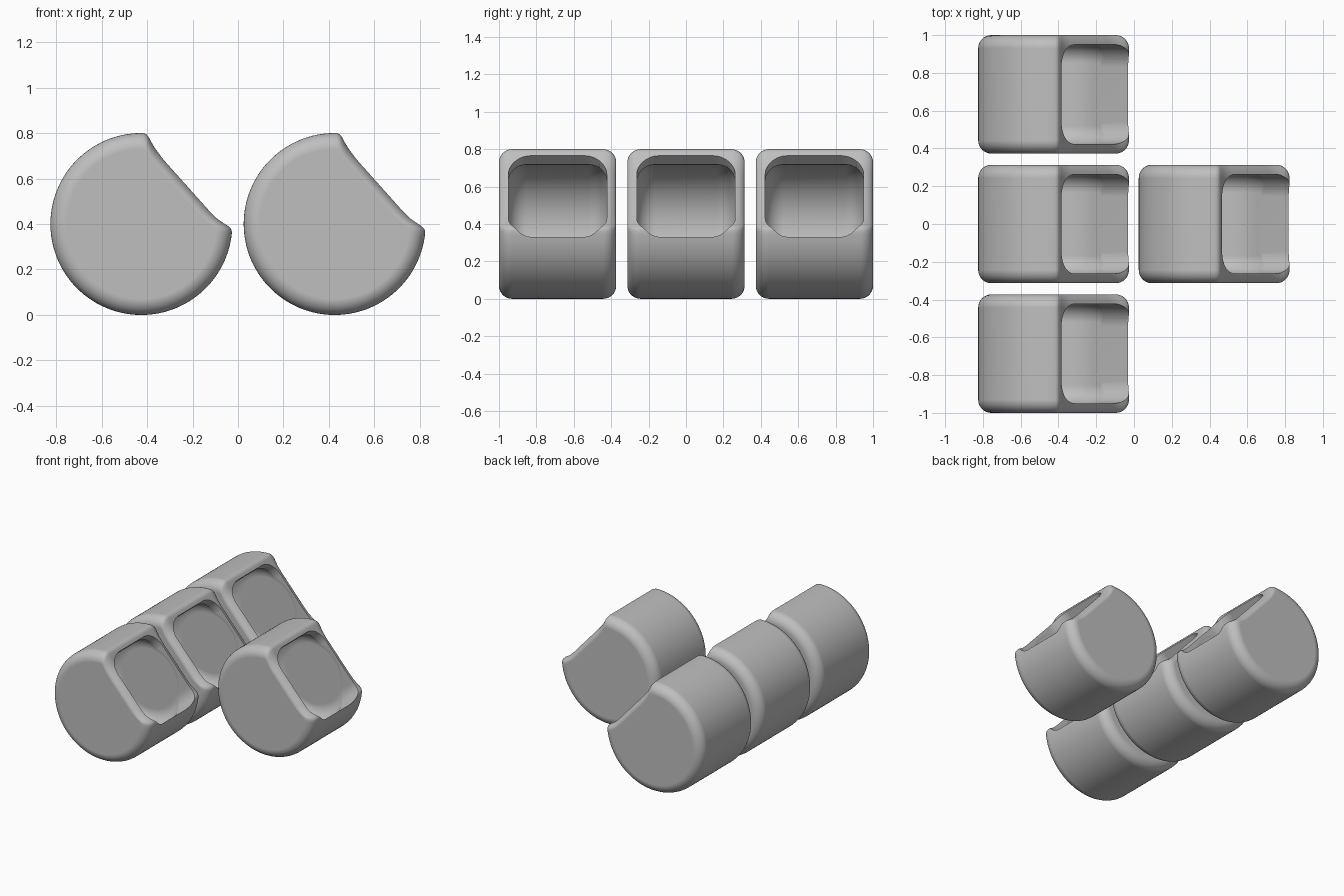
import bpy, bmesh, math
from mathutils import Vector

if "Cube" in bpy.data.objects:
    bpy.data.objects.remove(bpy.data.objects["Cube"])

TILT = math.radians(41.8)      # direction the open face looks, in the xz plane
R, HALF, FILLET = 0.40, 0.3135, 0.07
N = Vector((math.cos(TILT), 0, math.sin(TILT)))     # out of the open face
T = Vector((math.sin(TILT), 0, -math.cos(TILT)))    # down along the open face
Y = Vector((0, 1, 0))

grey = bpy.data.materials.new("plain_grey")
grey.diffuse_color = (0.52, 0.52, 0.52, 1)
grey.use_nodes = True
grey.node_tree.nodes["Principled BSDF"].inputs["Base Color"].default_value = grey.diffuse_color


def loft(name, rings):
    """Closed solid through matching rings of points."""
    bm = bmesh.new()
    vs = [[bm.verts.new(p) for p in ring] for ring in rings]
    n = len(vs[0])
    for a, b in zip(vs, vs[1:]):
        for i in range(n):
            j = (i + 1) % n
            bm.faces.new((a[i], a[j], b[j], b[i]))
    bm.faces.new(vs[0])
    bm.faces.new(vs[-1])
    bmesh.ops.recalc_face_normals(bm, faces=bm.faces)
    me = bpy.data.meshes.new(name)
    bm.to_mesh(me)
    bm.free()
    me.materials.append(grey)
    ob = bpy.data.objects.new(name, me)
    bpy.context.collection.objects.link(ob)
    return ob


def rounded_drum(name, profile, radius, half, fillet, steps=8):
    """Profile in (n, t) run along y, with rounded ends."""
    ends = []
    for k in range(steps + 1):
        a = math.pi / 2 * k / steps
        ends.append((-half + fillet * (1 - math.sin(a)),
                     1 - fillet * (1 - math.cos(a)) / radius))
    ends.reverse()
    ends += [(-y, s) for y, s in reversed(ends)]
    return loft(name, [[N * n * s + T * t * s + Y * y for n, t in profile]
                       for y, s in ends])


def arc(cx, cy, r, a0, a1, steps):
    return [(cx + r * math.cos(math.radians(a0 + (a1 - a0) * k / steps)),
             cy + r * math.sin(math.radians(a0 + (a1 - a0) * k / steps)))
            for k in range(steps + 1)]


# Outer body: a drum with one slightly dished flat side
side = [(0.2795, 0.279), (0.279, 0.265), (0.273, 0.24), (0.266, 0.205), (0.263, 0.16)]
profile = arc(0, 0, R, 47, 313, 84)
profile += [(n, -t) for n, t in side] + side[::-1]
block = rounded_drum("rounded_block", profile, R, HALF, FILLET)

# Round hollow inside
hollow = rounded_drum("hollow_cutter", arc(0, 0, 0.318, 0, 355, 71),
                      0.318, 0.267, 0.10)

# Rounded rectangular opening, which runs out through the lower lip
T0, T1, W, C = -0.245, 0.314, 0.263, 0.12
corners = [(T1 - C, W - C, 0), (T0 + C, W - C, 90),
           (T0 + C, C - W, 180), (T1 - C, C - W, 270)]
outline = [p for t, y, a in corners for p in arc(t, y, C, a, a + 90, 10)]
opening = loft("opening_cutter", [[N * n + T * t + Y * y for t, y in outline]
                                  for n in (0.03, 0.6)])

# Cut the pocket
bpy.context.view_layer.objects.active = block
block.select_set(True)
for cutter in (hollow, opening):
    mod = block.modifiers.new("pocket", 'BOOLEAN')
    mod.operation, mod.solver, mod.object = 'DIFFERENCE', 'EXACT', cutter
    bpy.ops.object.modifier_apply(modifier=mod.name)
    bpy.data.objects.remove(cutter)
bpy.ops.object.shade_smooth_by_angle(angle=math.radians(35))
weighted = block.modifiers.new("even_shading", 'WEIGHTED_NORMAL')
weighted.keep_sharp = True

# Three blocks in a row and one beside the middle
places = [(-0.425, 0), (-0.425, 0.6865), (-0.425, -0.6865), (0.425, 0)]
names = ["middle_block", "back_block", "front_block", "side_block"]
for i, ((x, y), name) in enumerate(zip(places, names)):
    ob = block if i == 0 else block.copy()
    if i:
        bpy.context.collection.objects.link(ob)
    ob.name = name
    ob.location = (x, y, R)
